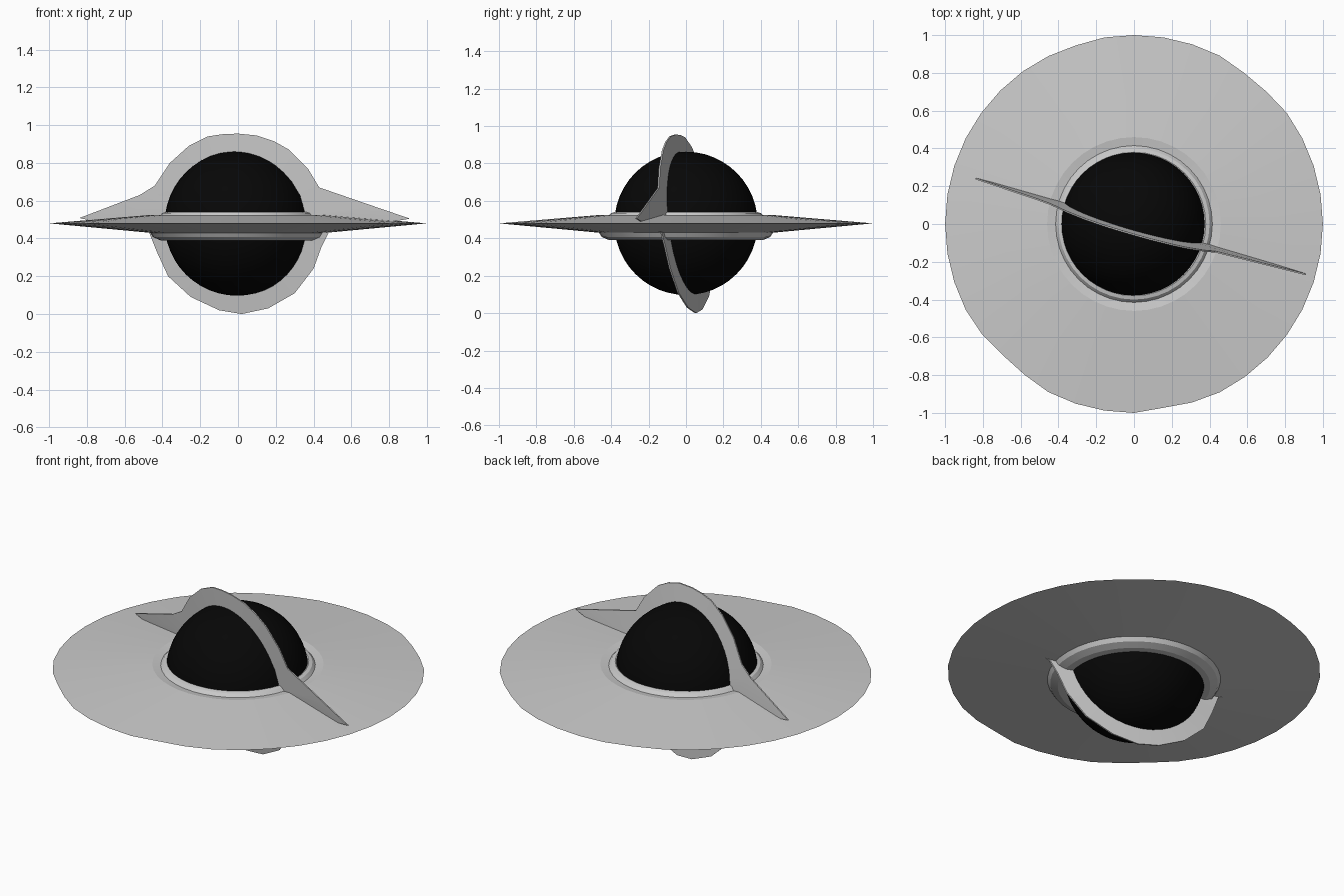
import bpy, bmesh, math

if "Cube" in bpy.data.objects:
    bpy.data.objects.remove(bpy.data.objects["Cube"])

MID = 0.48          # height of the equator
R_SPHERE = 0.383


def material(name, value):
    m = bpy.data.materials.new(name)
    m.diffuse_color = (value, value, value, 1)
    m.use_nodes = True
    m.node_tree.nodes["Principled BSDF"].inputs["Base Color"].default_value = m.diffuse_color
    return m


black = material("black", 0.002)
grey = material("pale grey", 0.6)


def make_object(name, bm, mat, smooth=None):
    bmesh.ops.recalc_face_normals(bm, faces=bm.faces)
    mesh = bpy.data.meshes.new(name)
    bm.to_mesh(mesh)
    bm.free()
    mesh.materials.append(mat)
    obj = bpy.data.objects.new(name, mesh)
    bpy.context.collection.objects.link(obj)
    if smooth is not None:
        bpy.ops.object.select_all(action='DESELECT')
        obj.select_set(True)
        bpy.context.view_layer.objects.active = obj
        bpy.ops.object.shade_smooth_by_angle(angle=math.radians(smooth))
    return obj


def loft(bm, rings):
    """Closed skin over a closed loop of closed cross-sections."""
    rings = [[bm.verts.new(p) for p in ring] for ring in rings]
    for a, b in zip(rings, rings[1:] + rings[:1]):
        for i in range(len(a)):
            j = (i + 1) % len(a)
            bm.faces.new((a[i], a[j], b[j], b[i]))


# Dark central ball
bm = bmesh.new()
bmesh.ops.create_uvsphere(bm, u_segments=48, v_segments=24, radius=R_SPHERE)
bmesh.ops.translate(bm, verts=bm.verts, vec=(-0.005, 0, MID))
make_object("dark_ball", bm, black, 60)

# Flat disc with a collar above and below; rim slightly uneven
profile = [(1.0, 0.48), (0.46, 0.525), (0.415, 0.518), (0.40, 0.535),
           (0.38, 0.54), (0.355, 0.53), (0.355, 0.39), (0.41, 0.39),
           (0.45, 0.407), (0.465, 0.43)]
dips = [(228, 16, 0.022), (281, 11, 0.018), (50, 12, 0.015), (110, 10, 0.007)]


def rim_radius(deg):
    return 1 - sum(d * max(0, 1 - abs(deg - c) / w) for c, w, d in dips)


bm = bmesh.new()
SEG = 40
rings = []
for k in range(SEG):
    deg = 360 * k / SEG
    c, s = math.cos(math.radians(deg)), math.sin(math.radians(deg))
    ring = []
    for r, z in profile:
        if r == 1.0:
            r = rim_radius(deg)
        ring.append((r * c, r * s, z))
    rings.append(ring)
loft(bm, rings)
make_object("disc", bm, grey, 12)

# Tilted upright halo: outer outline (x, z), inner edge buried in the ball
outline = [(0.91, 0.505), (0.72, 0.57), (0.43, 0.67), (0.37, 0.77),
           (0.27, 0.87), (0.19, 0.915), (0.10, 0.945), (0.0, 0.955),
           (-0.08, 0.952), (-0.16, 0.94), (-0.26, 0.89), (-0.36, 0.80),
           (-0.44, 0.68), (-0.52, 0.63), (-0.84, 0.508), (-0.47, 0.43),
           (-0.43, 0.33), (-0.37, 0.20), (-0.25, 0.09), (-0.10, 0.02),
           (0.02, 0.0), (0.16, 0.03), (0.30, 0.11), (0.40, 0.24),
           (0.44, 0.35), (0.48, 0.43)]


def on_plane(x, z, offset):
    return (x, -0.29 * x - 0.12 * (z - MID) + offset, z)


bm = bmesh.new()
rings = []
for x, z in outline:
    a = math.atan2(z - MID, x)
    ix, iz = 0.36 * math.cos(a), MID + 0.36 * math.sin(a)
    rings.append([on_plane(x, z, -0.004), on_plane(x, z, 0.004),
                  on_plane(ix, iz, 0.013), on_plane(ix, iz, -0.013)])
loft(bm, rings)
make_object("halo", bm, grey, 20)
